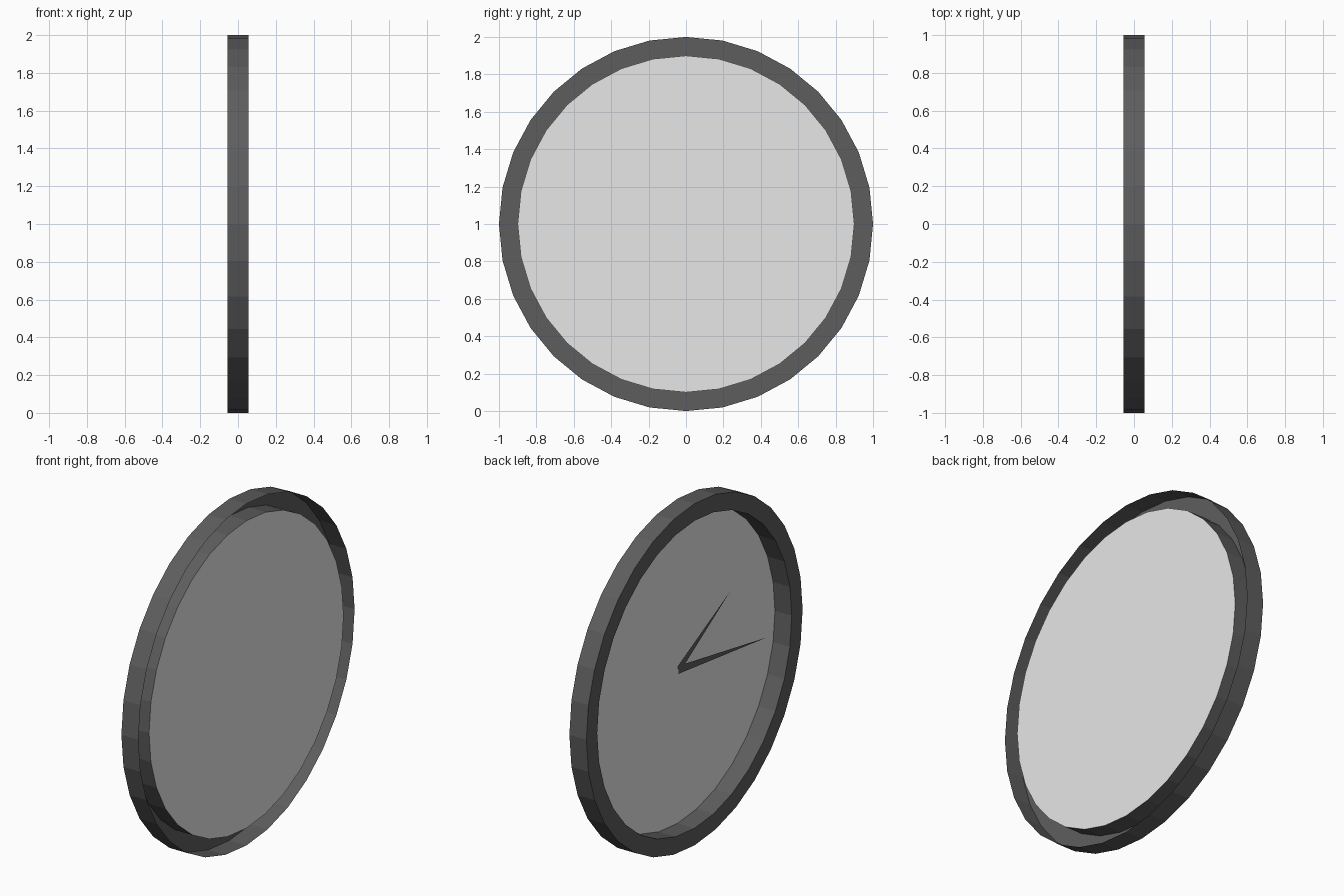
import bpy, bmesh, math

if "Cube" in bpy.data.objects:
    bpy.data.objects.remove(bpy.data.objects["Cube"])

SIDES = 32
BACK, FRONT = 0.054, -0.055   # the clock front faces -x
CZ = 1.0


def material(name, c):
    m = bpy.data.materials.new(name)
    m.diffuse_color = (c, c, c, 1)
    m.use_nodes = True
    m.node_tree.nodes["Principled BSDF"].inputs["Base Color"].default_value = m.diffuse_color
    return m


dark = material("dark grey", 0.111)
white = material("white", 0.9)


def finish(name, bm, mat):
    me = bpy.data.meshes.new(name)
    bm.to_mesh(me)
    bm.free()
    me.materials.append(mat)
    ob = bpy.data.objects.new(name, me)
    bpy.context.collection.objects.link(ob)
    return ob


def circle(bm, x, r):
    return [bm.verts.new((x, r * math.sin(a), CZ + r * math.cos(a)))
            for a in (2 * math.pi * i / SIDES for i in range(SIDES))]


# Rim: outer wall, front ring and inner wall, open at the back
bm = bmesh.new()
loops = [circle(bm, x, r) for x, r in
         ((0.055, 1.0), (FRONT, 1.0), (FRONT, 0.9), (BACK, 0.9))]
for a, b in zip(loops, loops[1:]):
    for i in range(SIDES):
        j = (i + 1) % SIDES
        bm.faces.new((a[i], a[j], b[j], b[i]))
bm.normal_update()
# make the outer wall point outwards
if bm.faces[:][0].normal.z < 0:
    bmesh.ops.reverse_faces(bm, faces=bm.faces[:])
finish("rim", bm, dark)

# Dial: flat disc at the back of the rim
bm = bmesh.new()
f = bm.faces.new(circle(bm, BACK, 0.9))
f.normal_update()
if f.normal.x > 0:
    f.normal_flip()
finish("dial", bm, white)


# Hands: flat tapered pointers, angle clockwise from twelve seen from -x
def hand(name, degrees, length, half, x):
    a = math.radians(degrees)
    dy, dz = -math.sin(a), math.cos(a)
    bm = bmesh.new()
    pts = ((-dz * half, dy * half), (dz * half, -dy * half),
           (dy * length, dz * length))
    f = bm.faces.new([bm.verts.new((x, y, CZ + z)) for y, z in pts])
    f.normal_update()
    if f.normal.x > 0:
        f.normal_flip()
    finish(name, bm, dark)


hand("hour_hand", 60, 0.55, 0.023, BACK - 0.005)
hand("minute_hand", 98.5, 0.82, 0.023, BACK - 0.006)
